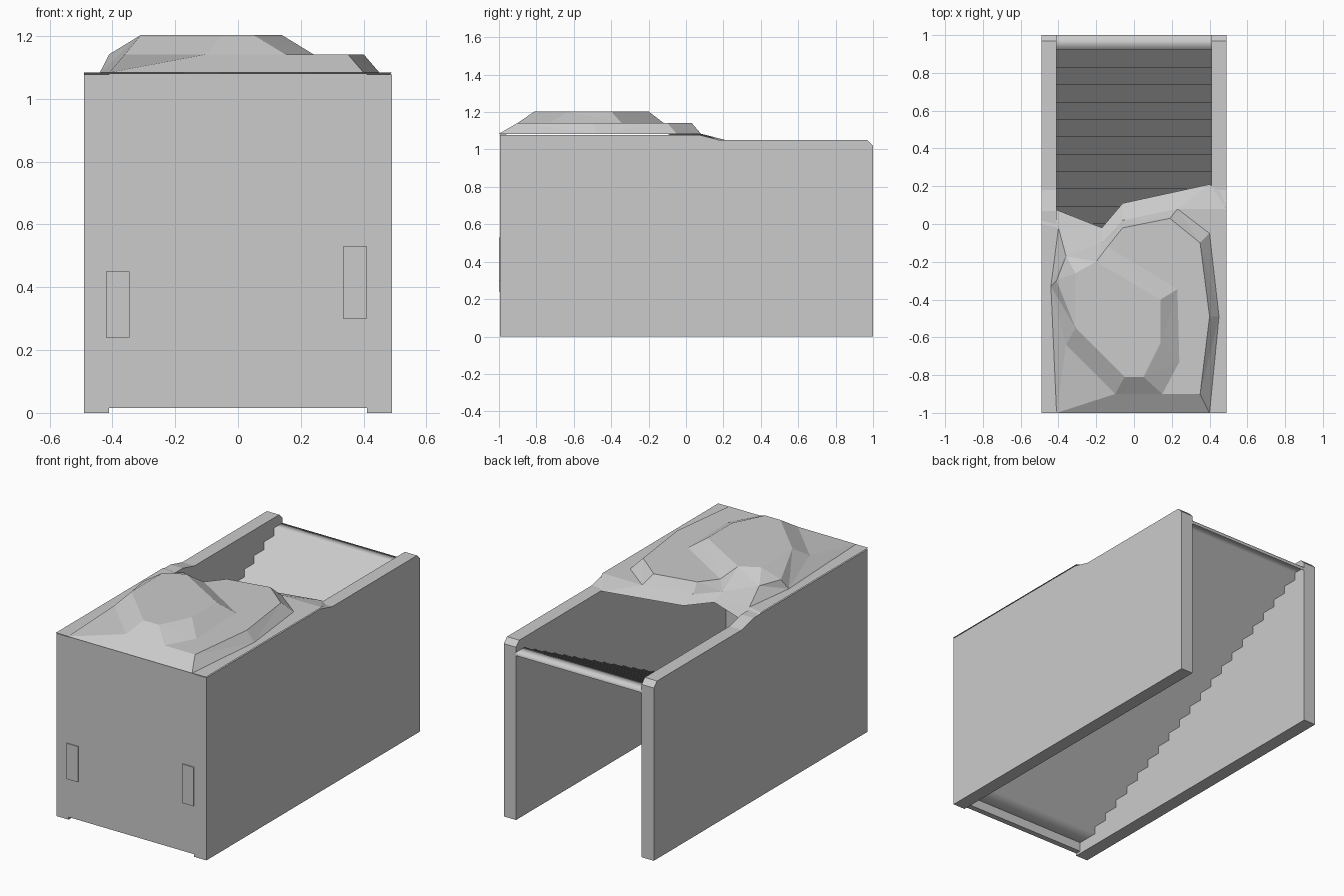
import bpy, bmesh
from mathutils import Vector
from mathutils.geometry import delaunay_2d_cdt

cube = bpy.data.objects.get("Cube")
if cube:
    bpy.data.objects.remove(cube, do_unlink=True)

stone = bpy.data.materials.new("grey_stone")
stone.use_nodes = True
stone.diffuse_color = (0.6, 0.6, 0.6, 1)
stone.node_tree.nodes["Principled BSDF"].inputs["Base Color"].default_value = stone.diffuse_color


def make_object(name, verts, faces, smooth=False):
    mesh = bpy.data.meshes.new(name)
    mesh.from_pydata(verts, [], faces)
    mesh.materials.append(stone)
    for poly in mesh.polygons:
        poly.use_smooth = smooth
    obj = bpy.data.objects.new(name, mesh)
    bpy.context.collection.objects.link(obj)
    return obj


def extrude_profile(name, profile, x0, x1):
    """Solid slab with a (y, z) profile, running from x0 to x1."""
    n = len(profile)
    verts = [(x, y, z) for x in (x0, x1) for y, z in profile]
    faces = [tuple(range(n)), tuple(range(n, 2 * n))]
    faces += [(i, (i + 1) % n, (i + 1) % n + n, i + n) for i in range(n)]
    obj = make_object(name, verts, faces)
    bm = bmesh.new()
    bm.from_mesh(obj.data)
    bmesh.ops.recalc_face_normals(bm, faces=bm.faces)
    bm.to_mesh(obj.data)
    bm.free()
    return obj


def box(name, x0, x1, y0, y1, z0, z1):
    return extrude_profile(name, [(y0, z0), (y1, z0), (y1, z1), (y0, z1)], x0, x1)


HALF, INNER, FRONT = 0.49, 0.41, -0.994

# Side walls, stepped down behind the rock and chamfered at the back
wall = [(FRONT, 0), (1, 0), (1, 1.02), (0.97, 1.05), (0.18, 1.05), (0.07, 1.078), (FRONT, 1.078)]
extrude_profile("right_wall", wall, -HALF, -INNER)
extrude_profile("left_wall", wall, INNER, HALF)

# Front wall, raised a little off the ground, with two thin plates
box("front_wall", -INNER, INNER, FRONT, -0.96, 0.015, 1.08)
box("right_plate", -0.42, -0.345, -1, FRONT, 0.24, 0.45)
box("left_plate", 0.335, 0.41, -1, FRONT, 0.3, 0.53)

# Staircase: one folded sheet with soft shading, descending to the front
STEPS, RUN, RISE = 20, 0.092, 0.046
path = [(1, 0.97), (1, 0.99)]
for i in range(STEPS):
    y, z = 0.92 - i * RUN, 0.99 - i * RISE
    path += [(y, z), (y, z - RISE)]
path.append((-0.96, path[-1][1]))
verts = [(x, y, z) for y, z in path for x in (-INNER, INNER)]
faces = [(2 * i, 2 * i + 2, 2 * i + 3, 2 * i + 1) for i in range(len(path) - 1)]
make_object("stairs", verts, faces, smooth=True)

# Rock cap: contour lines (height, closed, points) joined into flat facets
LOW, BASE, MID, TOP = 1.051, 1.084, 1.142, 1.203
rim_front = [(-HALF, -1), (-0.41, -1), (0.4, -1), (HALF, -1), (HALF, 0.08)]
rim_back = [(0.46, 0.17), (0.4, 0.21), (-0.06, 0.11), (-0.17, -0.02), (-0.41, 0.075), (-HALF, 0.085)]
rim_right = [(-HALF, 0)]
foot = [(-0.41, -1), (-0.44, -0.33), (-0.4, -0.02), (-0.17, -0.1), (-0.06, 0.02),
        (0.23, 0.08), (0.4, -0.05), (0.45, -0.49), (0.4, -1)]
ledge = [(0.35, -0.9), (0.4, -0.49), (0.35, -0.1), (0.19, 0.03), (-0.06, -0.02),
         (-0.14, -0.12), (0.23, -0.345), (0.24, -0.73), (0.15, -0.9)]
shoulder = [(0.15, -0.9), (-0.1, -0.9), (-0.36, -0.64)]
crest = [(0.05, -0.81), (0.14, -0.63), (0.14, -0.4), (-0.2, -0.2), (-0.31, -0.26),
         (-0.31, -0.55), (-0.05, -0.81)]
spur = [(-0.36, -0.17), (-0.41, -0.3)]

points, heights, edges = [], [], []


def contour(line, z, closed=False):
    start = len(points)
    points.extend(Vector(p) for p in line)
    heights.extend([z] * len(line))
    ids = list(range(start, len(points)))
    edges.extend(zip(ids, ids[1:]))
    if closed:
        edges.append((ids[-1], ids[0]))
    return ids


contour(rim_front + rim_back + rim_right, BASE, closed=True)
for i in range(len(rim_front), len(rim_front + rim_back)):
    heights[i] = LOW
contour(foot, BASE)
contour(ledge, MID, closed=True)
contour(shoulder, MID)
contour(crest, TOP, closed=True)
contour(spur, MID)

flat, _, tris, origins, _, _ = delaunay_2d_cdt(points, edges, [], 1, 0.0001)
verts = [(p.x, p.y, heights[o[0]] if o else BASE) for p, o in zip(flat, origins)]
rock = make_object("rock_cap", verts, tris)

# Merge coplanar facets
bm = bmesh.new()
bm.from_mesh(rock.data)
bmesh.ops.dissolve_limit(bm, angle_limit=0.01, verts=bm.verts, edges=bm.edges)
bm.to_mesh(rock.data)
bm.free()
